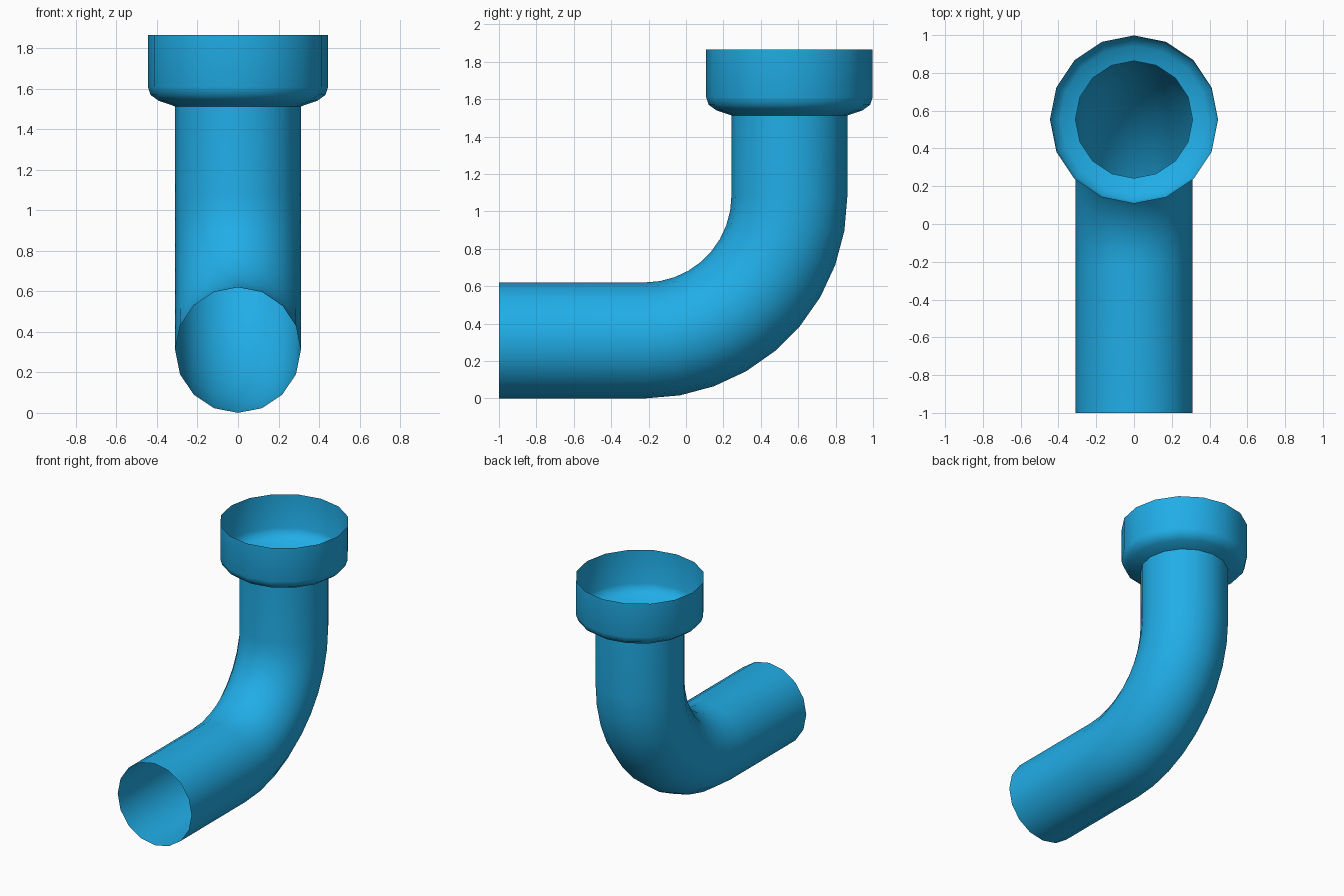
import bpy, bmesh
from math import sin, cos, pi, radians

if "Cube" in bpy.data.objects:
    bpy.data.objects.remove(bpy.data.objects["Cube"])

SIDES = 16
PIPE_R = 0.31
BEND_R = 0.773
BEND_Y, BEND_Z = -0.22, 1.083   # centre of the bend
AXIS_Y = BEND_Y + BEND_R        # axis of the upright pipe

blue = bpy.data.materials.new("blue_plastic")
blue.diffuse_color = (0.015, 0.42, 0.80, 1)
blue.use_nodes = True
blue.node_tree.nodes["Principled BSDF"].inputs["Base Color"].default_value = blue.diffuse_color


def tube(name, rings):
    """Open tube through rings of (y, z, tilt, radius)."""
    bm = bmesh.new()
    loops = []
    for y, z, tilt, r in rings:
        loop = []
        for i in range(SIDES):
            a = 2 * pi * i / SIDES
            u = r * cos(a)
            loop.append(bm.verts.new((r * sin(a), y - u * sin(tilt), z + u * cos(tilt))))
        loops.append(loop)
    for a, b in zip(loops, loops[1:]):
        for i in range(SIDES):
            j = (i + 1) % SIDES
            bm.faces.new((a[i], a[j], b[j], b[i]))
    bm.normal_update()
    # make the faces point away from the tube axis
    f = bm.faces[0] if hasattr(bm.faces, "ensure_lookup_table") and not bm.faces.ensure_lookup_table() else None
    y, z = rings[0][0], rings[0][1]
    c = f.calc_center_median()
    if f.normal.x * c.x + f.normal.y * (c.y - y) + f.normal.z * (c.z - z) < 0:
        bmesh.ops.reverse_faces(bm, faces=bm.faces[:])
    me = bpy.data.meshes.new(name)
    bm.to_mesh(me)
    bm.free()
    me.materials.append(blue)
    ob = bpy.data.objects.new(name, me)
    bpy.context.collection.objects.link(ob)
    bpy.ops.object.select_all(action='DESELECT')
    ob.select_set(True)
    bpy.context.view_layer.objects.active = ob
    bpy.ops.object.shade_smooth_by_angle(angle=radians(50))
    return ob


# Elbow pipe: horizontal run, ten-degree bend steps, upright run
rings = [(-1, PIPE_R, 0, PIPE_R)]
for k in range(10):
    t = radians(10 * k)
    rings.append((BEND_Y + BEND_R * sin(t), BEND_Z - BEND_R * cos(t), t, PIPE_R))
rings.append((AXIS_Y, 1.513, pi / 2, PIPE_R))
tube("elbow_pipe", rings)

# Socket: wide open collar with a rounded shoulder, top rim first
profile = [(1.866, 0.445), (1.61, 0.445), (1.57, 0.432), (1.54, 0.39), (1.513, PIPE_R)]
tube("socket", [(AXIS_Y, z, pi / 2, r) for z, r in profile])
